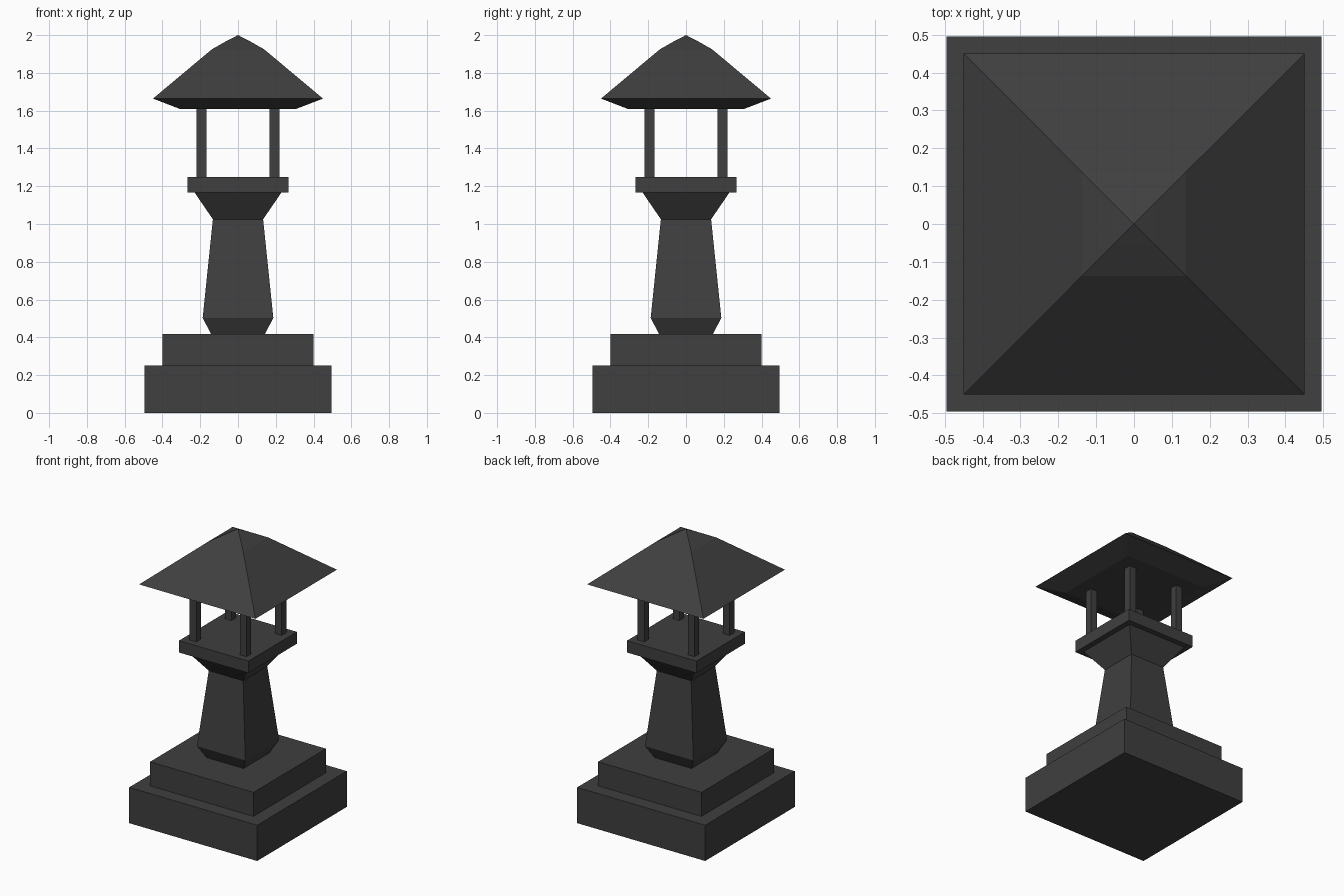
import bpy, bmesh

if "Cube" in bpy.data.objects:
    bpy.data.objects.remove(bpy.data.objects["Cube"])

# one dark stone colour
stone = bpy.data.materials.new("dark stone")
stone.diffuse_color = (0.05, 0.05, 0.05, 1)
stone.use_nodes = True
stone.node_tree.nodes["Principled BSDF"].inputs["Base Color"].default_value = stone.diffuse_color


def square_loft(name, profile, cx=0, cy=0):
    """Stack of square rings from (half width, z) pairs; half width 0 is an apex."""
    bm = bmesh.new()
    rings = []
    for h, z in profile:
        if h == 0:
            rings.append([bm.verts.new((cx, cy, z))] * 4)
        else:
            rings.append([bm.verts.new((cx + sx * h, cy + sy * h, z))
                          for sx, sy in ((-1, -1), (1, -1), (1, 1), (-1, 1))])
    bm.faces.new(rings[0][::-1])
    for a, b in zip(rings, rings[1:]):
        for i in range(4):
            j = (i + 1) % 4
            if b[0] is b[1]:
                bm.faces.new((a[i], a[j], b[0]))
            else:
                bm.faces.new((a[i], a[j], b[j], b[i]))
    if rings[-1][0] is not rings[-1][1]:
        bm.faces.new(rings[-1])
    bmesh.ops.recalc_face_normals(bm, faces=bm.faces)
    me = bpy.data.meshes.new(name)
    bm.to_mesh(me)
    bm.free()
    me.materials.append(stone)
    ob = bpy.data.objects.new(name, me)
    bpy.context.collection.objects.link(ob)
    return ob


# stepped base
square_loft("base_lower", [(0.495, 0), (0.495, 0.25)])
square_loft("base_upper", [(0.40, 0.25), (0.40, 0.418)])

# tapered pillar with chamfered foot and flared head
square_loft("pillar", [(0.143, 0.418), (0.187, 0.503), (0.133, 1.025), (0.23, 1.167)])

# platform of the light chamber
square_loft("platform", [(0.268, 1.167), (0.268, 1.25)])

# four corner posts
for sx, side in ((-1, "left"), (1, "right")):
    for sy, end in ((-1, "front"), (1, "back")):
        square_loft(f"post_{end}_{side}", [(0.026, 1.25), (0.026, 1.612)],
                    sx * 0.194, sy * 0.194)

# hipped roof with bevelled eaves and a shallower cap
square_loft("roof", [(0.31, 1.61), (0.45, 1.664), (0.138, 1.925), (0.055, 1.972), (0, 2.0)])
